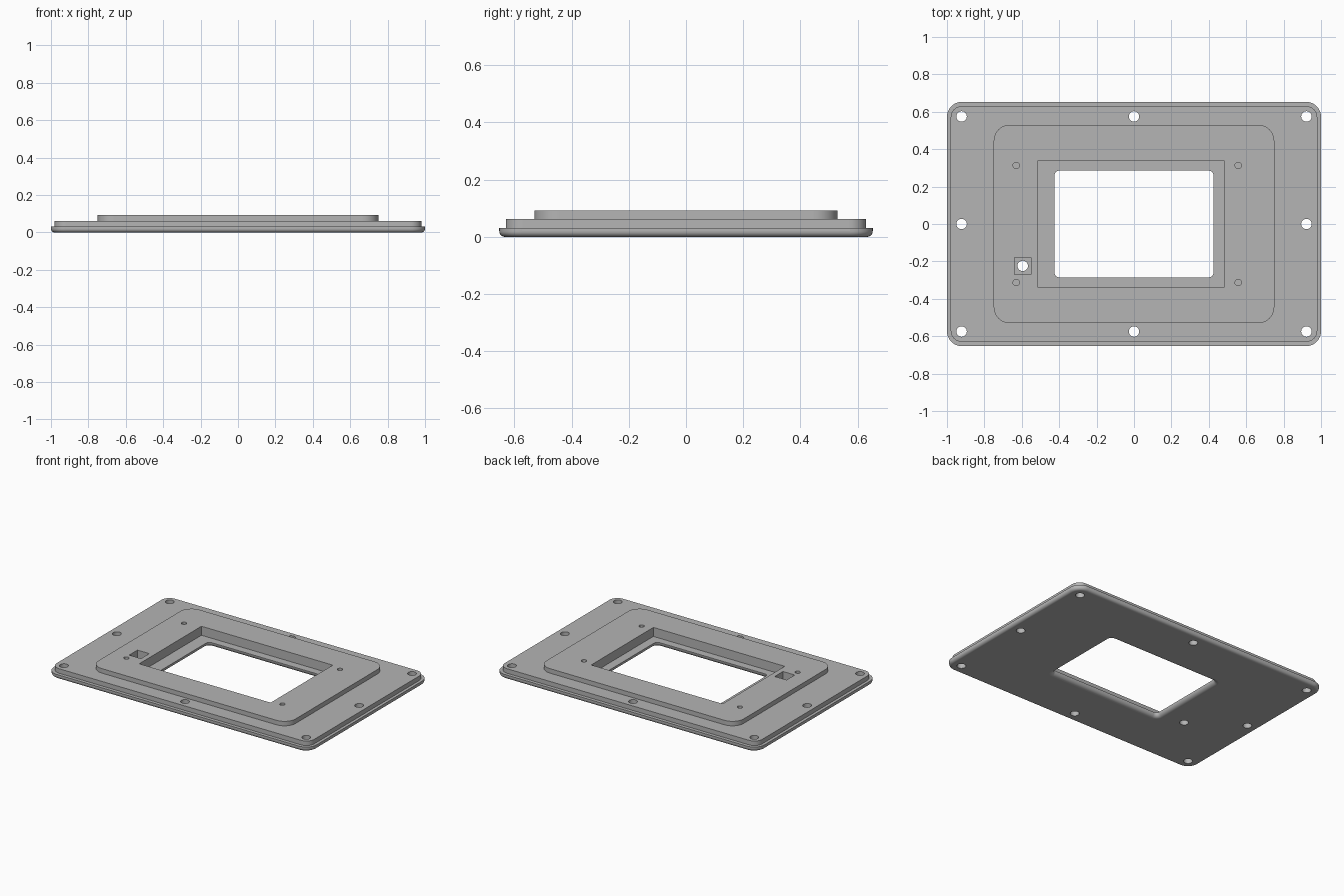
import bpy
import bmesh
from math import cos, sin, pi

cube = bpy.data.objects.get("Cube")
if cube:
    bpy.data.objects.remove(cube, do_unlink=True)

grey = bpy.data.materials.new("mid grey")
grey.use_nodes = True
colour = (0.46, 0.46, 0.46, 1)
grey.diffuse_color = colour
grey.node_tree.nodes["Principled BSDF"].inputs["Base Color"].default_value = colour

CORNER_STEPS = 10


def ring(half_x, half_y, radius, z):
    """Rounded rectangle outline at height z."""
    points = []
    for quarter, (sx, sy) in enumerate([(1, 1), (-1, 1), (-1, -1), (1, -1)]):
        for i in range(CORNER_STEPS + 1):
            a = (quarter + i / CORNER_STEPS) * pi / 2
            points.append((sx * (half_x - radius) + radius * cos(a),
                           sy * (half_y - radius) + radius * sin(a), z))
    return points


def loft(name, rings, centre=(0, 0)):
    """Closed solid through a stack of outlines, bottom to top."""
    bm = bmesh.new()
    loops = [[bm.verts.new(p) for p in r] for r in rings]
    n = len(loops[0])
    for low, high in zip(loops, loops[1:]):
        for i in range(n):
            j = (i + 1) % n
            bm.faces.new((low[i], low[j], high[j], high[i]))
    bm.faces.new(loops[0][::-1])
    bm.faces.new(loops[-1])
    bmesh.ops.remove_doubles(bm, verts=bm.verts, dist=0.00001)
    bmesh.ops.recalc_face_normals(bm, faces=bm.faces)
    mesh = bpy.data.meshes.new(name)
    bm.to_mesh(mesh)
    bm.free()
    mesh.materials.append(grey)
    obj = bpy.data.objects.new(name, mesh)
    obj.location = (*centre, 0)
    bpy.context.collection.objects.link(obj)
    return obj


def prism(name, half_x, half_y, radius, low, high, centre):
    return loft(name, [ring(half_x, half_y, radius, z) for z in (low, high)], centre)


# Heights of the three tiers
FLANGE, DECK, TOP = 0.031, 0.062, 0.093
STEPS = 6

# Stepped plate with a rounded lower rim
rim = 0.02
outlines = []
for i in range(STEPS + 1):
    a = i / STEPS * pi / 2
    inset = rim * (1 - sin(a))
    outlines.append(ring(1 - inset, 0.653 - inset, 0.08 - inset, rim * (1 - cos(a))))
outlines += [ring(1, 0.653, 0.08, FLANGE),
             ring(0.98, 0.63, 0.06, FLANGE), ring(0.98, 0.63, 0.06, DECK),
             ring(0.75, 0.53, 0.085, DECK), ring(0.75, 0.53, 0.085, TOP)]
plate = loft("stepped_plate", outlines)

# Window opening that flares out towards the underside
flare = 0.028
outlines = [ring(0.425 + flare, 0.285 + flare, 0.025 + flare, -0.02)]
for i in range(STEPS + 1):
    a = i / STEPS * pi / 2
    grow = flare * (1 - sin(a))
    outlines.append(ring(0.425 + grow, 0.285 + grow, 0.025 + grow, flare * (1 - cos(a))))
outlines.append(ring(0.425, 0.285, 0.025, 0.2))
cutters = [loft("window_cutter", outlines)]

# Rectangular recess around the window and the small square recess
cutters.append(prism("recess_cutter", 0.5, 0.338, 0.0005, FLANGE, 0.2, (-0.015, 0)))
cutters.append(prism("square_recess_cutter", 0.045, 0.045, 0.0005, FLANGE, 0.2, (-0.595, -0.224)))

# Through holes: edge fixings and the one in the square recess
spots = [(x, y) for x in (-0.922, 0, 0.922) for y in (-0.575, 0, 0.575) if x or y]
for spot in spots + [(-0.595, -0.224)]:
    cutters.append(prism("through_hole_cutter", 0.028, 0.028, 0.028, -0.1, 0.2, spot))

# Blind screw holes
for x in (-0.63, 0.557):
    for y in (-0.313, 0.313):
        cutters.append(prism("screw_hole_cutter", 0.017, 0.017, 0.017, FLANGE, 0.2, (x, y)))

for cutter in cutters:
    cutter.hide_render = True
    cut = plate.modifiers.new(cutter.name, "BOOLEAN")
    cut.operation = "DIFFERENCE"
    cut.solver = "EXACT"
    cut.object = cutter

# Bake the cuts, then drop the cutters
bpy.context.view_layer.update()
depsgraph = bpy.context.evaluated_depsgraph_get()
baked = bpy.data.meshes.new_from_object(plate.evaluated_get(depsgraph))
plate.modifiers.clear()
plate.data = baked
for cutter in cutters:
    bpy.data.objects.remove(cutter, do_unlink=True)

# Smooth curved surfaces, flat planes
for obj in bpy.context.selected_objects:
    obj.select_set(False)
plate.select_set(True)
bpy.context.view_layer.objects.active = plate
bpy.ops.object.shade_smooth_by_angle(angle=pi / 6)
for face in plate.data.polygons:
    if max(abs(c) for c in face.normal) > 0.9999:
        face.use_smooth = False
